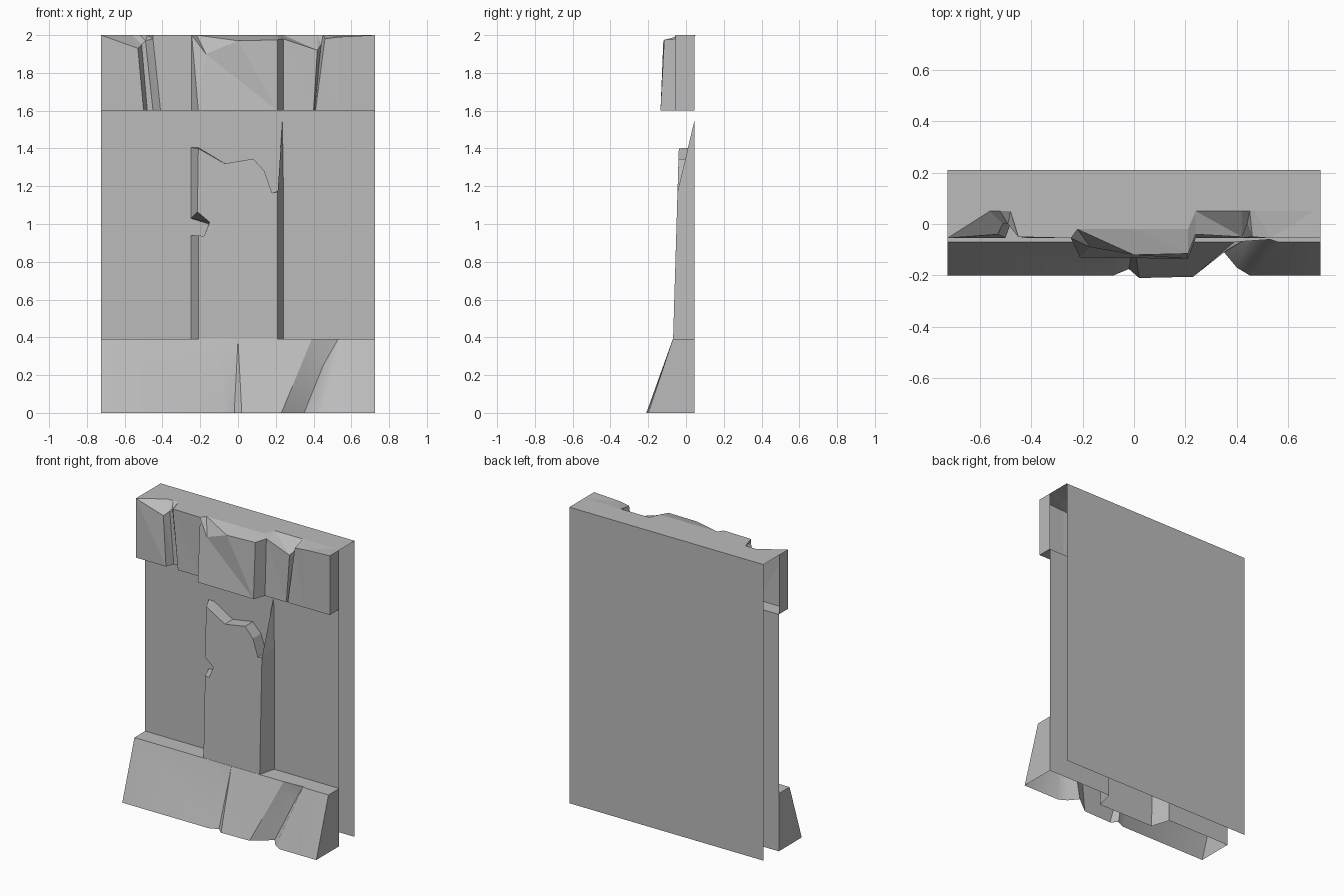
import bpy
import math

cube = bpy.data.objects.get("Cube")
if cube:
    bpy.data.objects.remove(cube)

HALF = 0.725      # half of the width
BACK = 0.21       # rear panel plane
WALL = 0.045      # front wall plane
SOFFIT = 1.6      # underside of the cornice
LEDGE = 0.39      # top of the plinth
TOP = 2.0

stone = bpy.data.materials.new("grey_stone")
stone.use_nodes = True
grey = (0.5, 0.5, 0.5, 1)
stone.diffuse_color = grey
stone.node_tree.nodes["Principled BSDF"].inputs["Base Color"].default_value = grey


class Shell:
    """Collects faces given as points, sharing equal corners."""

    def __init__(self):
        self.index, self.faces = {}, []

    def face(self, points):
        ids = []
        for p in points:
            key = tuple(round(c, 4) for c in p)
            i = self.index.setdefault(key, len(self.index))
            if i not in ids:
                ids.append(i)
        if len(ids) > 2:
            self.faces.append(ids)

    def loft(self, low, high):
        # triangles between two rows running from -x to +x
        for i in range(len(low) - 1):
            self.face((low[i], low[i + 1], high[i]))
            self.face((low[i + 1], high[i + 1], high[i]))

    def end_caps(self, outline):
        # the same (y, z) outline on both ends
        self.face([(HALF, y, z) for y, z in outline])
        self.face([(-HALF, y, z) for y, z in reversed(outline)])

    def build(self, name, smooth=False):
        mesh = bpy.data.meshes.new(name)
        mesh.from_pydata(list(self.index), [], self.faces)
        mesh.materials.append(stone)
        obj = bpy.data.objects.new(name, mesh)
        bpy.context.collection.objects.link(obj)
        if smooth:
            bpy.ops.object.select_all(action="DESELECT")
            obj.select_set(True)
            bpy.context.view_layer.objects.active = obj
            bpy.ops.object.shade_smooth_by_angle(angle=math.radians(25))
        return obj


def level(path, z):
    return [(x, y, z) for x, y in path]


def back_edge(y, z):
    return [(HALF, y, z), (-HALF, y, z)]


# Rear panel
panel = Shell()
panel.face(back_edge(BACK, 0) + back_edge(BACK, TOP)[::-1])
panel.build("rear_panel")

# Broken cornice: soffit edge, chipped rim and top edge
FACE = -0.055
soffit_path = [
    (-HALF, FACE), (-.5, FACE), (-.48, 0), (-.45, 0), (-.41, FACE),
    (-.245, FACE), (-.21, -.13), (.21, -.135), (.21, -.135), (.24, FACE),
    (.4, FACE), (.405, -.02), (.41, FACE), (.53, FACE), (HALF, FACE)]
rim = [
    (-HALF, FACE, TOP), (-.53, -.04, 1.93), (-.51, 0, 1.95), (-.49, 0, 1.97),
    (-.45, -.05, 1.98), (-.245, FACE, TOP), (-.17, -.09, 1.9), (0, -.12, 1.97),
    (.21, -.115, 1.975), (.24, -.04, 1.98), (.42, -.05, 1.92), (.44, 0, 1.95),
    (.46, -.05, 1.98), (.53, FACE, 1.99), (HALF, FACE, TOP)]
top_path = [
    (-HALF, FACE), (-.56, .05), (-.52, .05), (-.48, .05), (-.45, -.05),
    (-.245, FACE), (-.22, -.02), (0, -.02), (.21, -.02), (.24, .05),
    (.42, .05), (.45, .05), (.47, .05), (.7, .05), (HALF, FACE)]
cornice = Shell()
soffit, crown = level(soffit_path, SOFFIT), level(top_path, TOP)
cornice.loft(soffit, rim)
cornice.loft(rim, crown)
cornice.face(crown + back_edge(BACK, TOP))
cornice.face((soffit + back_edge(WALL, SOFFIT))[::-1])
cornice.end_caps([(FACE, SOFFIT), (WALL, SOFFIT), (WALL, TOP), (FACE, TOP)])
cornice.build("broken_cornice")

# Wall with a broken pilaster: outline on the wall and outline on its front
foot = [(-.25, 0), (-.25, .94), (-.18, .935), (-.155, 1), (-.25, 1.03),
        (-.25, 1.405)]
front = [(-.21, 0), (-.21, .94), (-.18, .935), (-.15, 1.01), (-.215, 1.065),
         (-.21, 1.4)]
broken_top = [(-.21, 1.405), (-.07, 1.32), (.08, 1.345), (.14, 1.28), (.18, 1.165)]
corner = (.21, 1.17)
foot += broken_top + [(.225, 1.18), (.235, 1.55), (.24, 1.22), (.24, 0)]
front += [front[-1]] + broken_top[1:] + [corner] * 3 + [(.21, 0)]
foot = [(x, WALL, z) for x, z in foot]
front = [(x, .03 * z - .08, z) for x, z in front]

wall = Shell()
wall.face([(-HALF, WALL, 0)] + foot + [(HALF, WALL, 0)] + back_edge(WALL, SOFFIT))
wall.build("front_wall")

pilaster = Shell()
pilaster.face(front[::-1])
for i in range(len(foot) - 1):
    pilaster.face((front[i], front[i + 1], foot[i + 1], foot[i]))
pilaster.build("broken_pilaster")

# Sloping plinth with a notch and a crack
LIP, TOE = -0.07, -0.2
toe_path = [(-HALF, TOE), (-.08, TOE), (-.02, -.175), (.02, -.21), (.23, -.205),
            (.35, -.11), (.4, -.17), (.45, TOE), (HALF, TOE)]
lip = level([(-HALF, LIP), (-.1, LIP), (0, LIP), (.12, LIP), (.39, LIP),
             (.45, -.04), (.53, -.06), (.56, LIP), (HALF, LIP)], LEDGE)
NOTCH = 5
lip[NOTCH] = (.45, -.05, .25)
plinth = Shell()
plinth.loft(level(toe_path, 0), lip)
plinth.face((lip[NOTCH - 1], lip[NOTCH], lip[NOTCH + 1]))
plinth.face(lip[:NOTCH] + lip[NOTCH + 1:] + back_edge(WALL, LEDGE))
plinth.end_caps([(TOE, 0), (WALL, 0), (WALL, LEDGE), (LIP, LEDGE)])
plinth.build("sloping_plinth", smooth=True)
